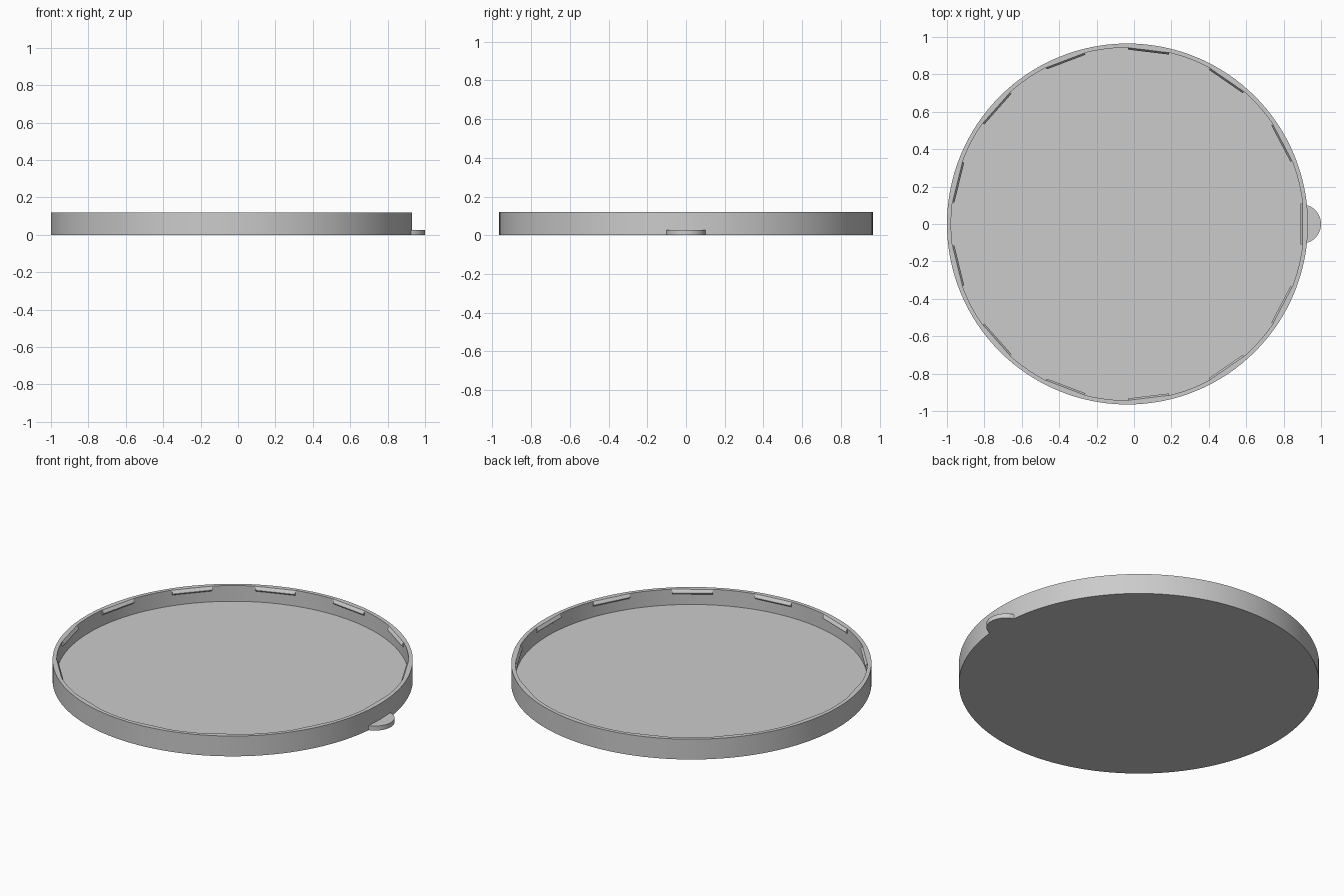
import bpy, bmesh, math
from mathutils import Matrix

if "Cube" in bpy.data.objects:
    bpy.data.objects.remove(bpy.data.objects["Cube"])

CX, R, R_IN = -0.035, 0.965, 0.943      # centre and radii of the lid
H, FLOOR = 0.12, 0.027
SEG, CLIPS = 128, 13

grey = bpy.data.materials.new("light grey plastic")
grey.diffuse_color = (0.6, 0.6, 0.6, 1)
grey.use_nodes = True
grey.node_tree.nodes["Principled BSDF"].inputs["Base Color"].default_value = grey.diffuse_color


def finish(bm, name, smooth=True):
    bmesh.ops.recalc_face_normals(bm, faces=bm.faces)
    mesh = bpy.data.meshes.new(name)
    bm.to_mesh(mesh)
    bm.free()
    mesh.materials.append(grey)
    ob = bpy.data.objects.new(name, mesh)
    bpy.context.collection.objects.link(ob)
    if smooth:
        bpy.ops.object.select_all(action='DESELECT')
        ob.select_set(True)
        bpy.context.view_layer.objects.active = ob
        bpy.ops.object.shade_smooth_by_angle(angle=math.radians(30))
    return ob


# Lid: shallow dish, a profile turned around its axis and capped
bm = bmesh.new()
rings = []
for r, z in [(R, 0), (R, H), (R_IN, H), (R_IN, FLOOR)]:
    rings.append([bm.verts.new((CX + r * math.cos(2 * math.pi * i / SEG),
                                r * math.sin(2 * math.pi * i / SEG), z))
                  for i in range(SEG)])
for a, b in zip(rings, rings[1:]):
    for i in range(SEG):
        j = (i + 1) % SEG
        bm.faces.new((a[i], a[j], b[j], b[i]))
bm.faces.new(rings[0])
bm.faces.new(rings[-1])
finish(bm, "lid_dish")

# Pull tab: half disc whose straight side is buried in the wall
bm = bmesh.new()
outline = [(0.895 + 0.105 * math.cos(t), 0.105 * math.sin(t))
           for t in (math.radians(-90 + 180 * i / 32) for i in range(33))]
base = bm.faces.new([bm.verts.new((x, y, 0)) for x, y in outline])
ext = bmesh.ops.extrude_face_region(bm, geom=[base])
bmesh.ops.translate(bm, vec=(0, 0, FLOOR),
                    verts=[v for v in ext["geom"] if isinstance(v, bmesh.types.BMVert)])
finish(bm, "pull_tab")

# Snap clips: straight wedge bars under the rim, bevelled above and undercut below
profile = [(0.950, H), (0.936, H), (0.926, 0.105), (0.926, 0.099), (0.937, 0.09), (0.950, 0.09)]
for k in range(CLIPS):
    bm = bmesh.new()
    ends = [[bm.verts.new((x, y, z)) for x, z in profile] for y in (-0.11, 0.11)]
    bm.faces.new(ends[0])
    bm.faces.new(ends[1])
    for i in range(len(profile)):
        j = (i + 1) % len(profile)
        bm.faces.new((ends[0][i], ends[0][j], ends[1][j], ends[1][i]))
    bm.transform(Matrix.Translation((CX, 0, 0)) @ Matrix.Rotation(2 * math.pi * k / CLIPS, 4, 'Z'))
    finish(bm, f"snap_clip_{k + 1}", smooth=False)
